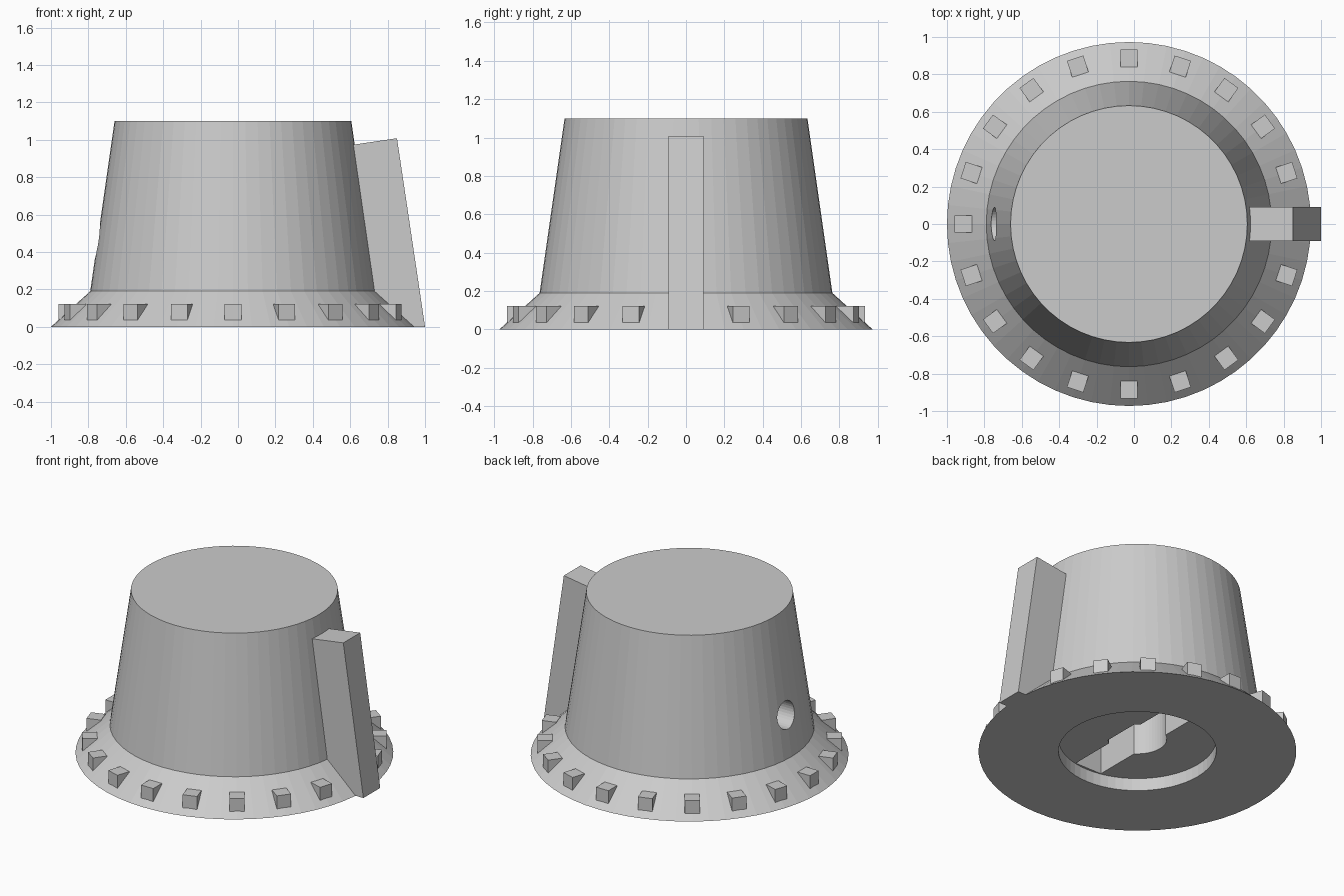
import bpy, bmesh, math
from mathutils import Matrix, Vector

if "Cube" in bpy.data.objects:
    bpy.data.objects.remove(bpy.data.objects["Cube"])

CX = -0.027          # axis of the round body
SEG = 60

grey = bpy.data.materials.new("plain_grey")
grey.diffuse_color = (0.6, 0.6, 0.6, 1)
grey.use_nodes = True
grey.node_tree.nodes["Principled BSDF"].inputs["Base Color"].default_value = grey.diffuse_color


def finish(name, bm):
    bmesh.ops.recalc_face_normals(bm, faces=bm.faces[:])
    me = bpy.data.meshes.new(name)
    bm.to_mesh(me)
    bm.free()
    me.materials.append(grey)
    ob = bpy.data.objects.new(name, me)
    bpy.context.collection.objects.link(ob)
    return ob


def lathe(name, profile):
    """Closed solid from (radius, z) points that start and end on the axis."""
    bm = bmesh.new()
    rings = []
    for r, z in profile:
        if r == 0:
            rings.append([bm.verts.new((CX, 0, z))])
        else:
            rings.append([bm.verts.new((CX + r * math.cos(2 * math.pi * i / SEG),
                                        r * math.sin(2 * math.pi * i / SEG), z))
                          for i in range(SEG)])
    for a, b in zip(rings, rings[1:]):
        if len(a) == 1:
            bm.faces.new(b)
            bm.verts.remove(a[0])
        elif len(b) == 1:
            bm.faces.new(a)
            bm.verts.remove(b[0])
        else:
            for i in range(SEG):
                j = (i + 1) % SEG
                bm.faces.new((a[i], a[j], b[j], b[i]))
    return finish(name, bm)


def prism(name, pts, vec):
    """Extrude a flat polygon of 3D points along vec."""
    bm = bmesh.new()
    face = bm.faces.new([bm.verts.new(p) for p in pts])
    new = bmesh.ops.extrude_face_region(bm, geom=[face])["geom"]
    bmesh.ops.translate(bm, vec=Vector(vec),
                        verts=[g for g in new if isinstance(g, bmesh.types.BMVert)])
    return finish(name, bm)


def cut(target, cutter):
    cutter.hide_render = True
    mod = target.modifiers.new("cut", 'BOOLEAN')
    mod.operation = 'DIFFERENCE'
    mod.solver = 'EXACT'
    mod.object = cutter
    bpy.context.view_layer.objects.active = target
    bpy.ops.object.modifier_apply(modifier=mod.name)
    bpy.data.objects.remove(cutter)


# knob body: sloped skirt, tapered grip, round recess underneath
body = lathe("knob_body", [(0, 0.085), (0.483, 0.085), (0.483, 0), (0.973, 0),
                           (0.763, 0.19), (0.633, 1.1), (0, 1.1)])

# D-shaped shaft bore with its flat towards the pointer
R, FLAT = 0.18, 0.13
a0 = math.acos(FLAT / R)
bore = [(CX + R * math.cos(a), R * math.sin(a), 0.03)
        for a in (a0 + (2 * math.pi - 2 * a0) * i / 40 for i in range(41))]
cut(body, prism("bore_cutter", bore, (0, 0, 0.77)))

# cross slot through the bore
slot = [(CX + sx * 0.1, sy * 0.468, 0.04)
        for sx, sy in ((-1, -1), (1, -1), (1, 1), (-1, 1))]
cut(body, prism("slot_cutter", slot, (0, 0, 0.75)))

# set screw hole from the left side into the bore
hole = [(-0.95, 0.09 * math.cos(2 * math.pi * i / 32),
         0.46 + 0.09 * math.sin(2 * math.pi * i / 32)) for i in range(32)]
cut(body, prism("screw_hole_cutter", hole, (0.87, 0, 0)))

# pointer fin, leaning with the grip
fin = [(0.85, 0), (1.0, 0), (0.85, 1.008), (0.58, 0.968), (0.64, 0.25)]
prism("pointer", [(x, -0.09, z) for x, z in fin], (0, 0.18, 0))

# ring of marker blocks on the skirt (the pointer takes the first place)
bm = bmesh.new()
for i in range(1, 20):
    m = (Matrix.Translation((CX, 0, 0)) @ Matrix.Rotation(i * math.pi / 10, 4, 'Z')
         @ Matrix.Translation((0.886, 0, 0.073)) @ Matrix.Diagonal((0.092, 0.092, 0.1, 1)))
    bmesh.ops.create_cube(bm, size=1, matrix=m)
finish("marker_blocks", bm)
